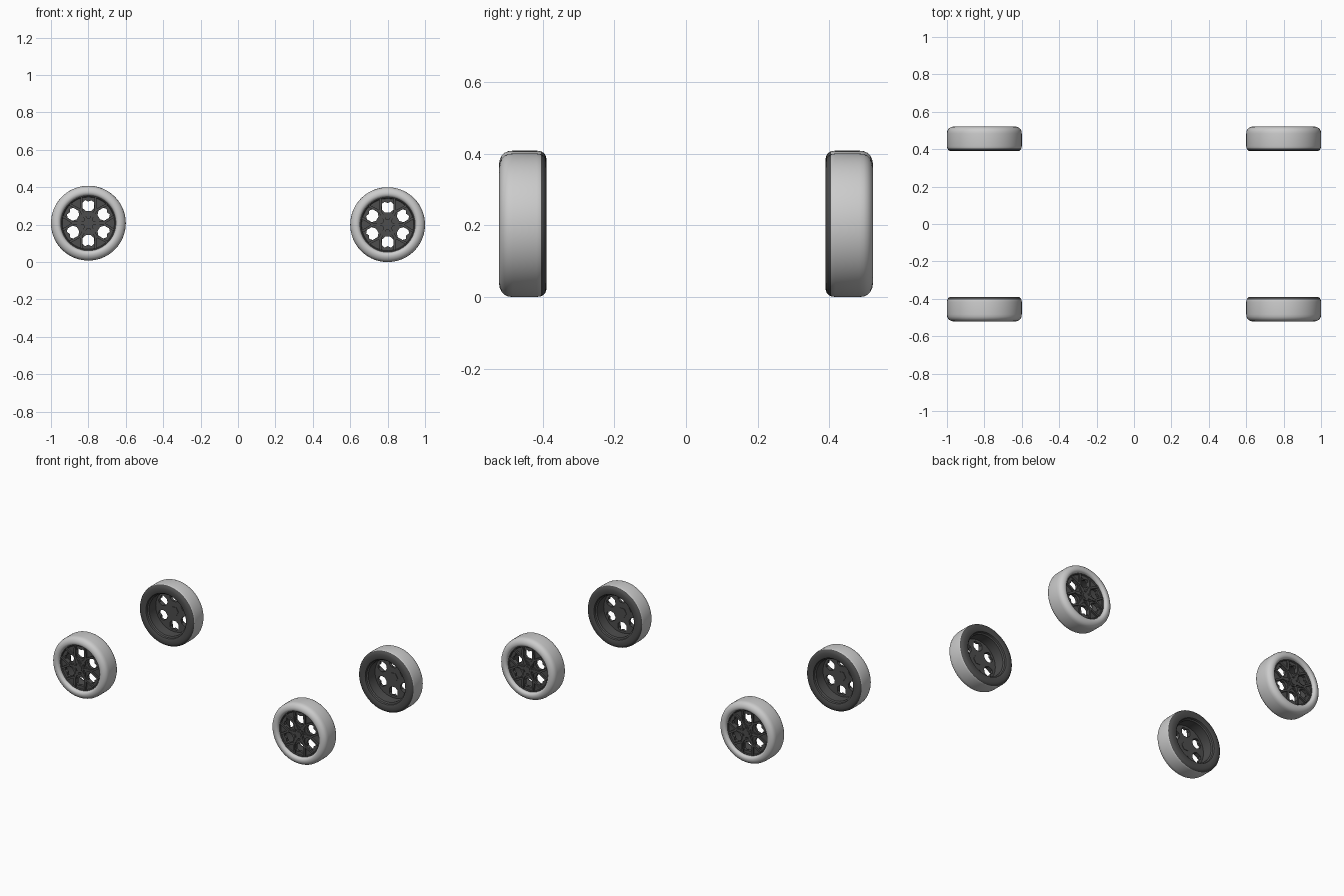
import bpy, bmesh, math
from mathutils import Matrix, Vector

if "Cube" in bpy.data.objects:
    bpy.data.objects.remove(bpy.data.objects["Cube"])

HALF = 0.066          # half of the wheel width
SEG = 72


def material(name, v):
    m = bpy.data.materials.new(name)
    m.diffuse_color = (v, v, v, 1)
    m.use_nodes = True
    m.node_tree.nodes["Principled BSDF"].inputs["Base Color"].default_value = m.diffuse_color
    return m


light = material("light grey tyre", 0.6)
dark = material("dark grey rim", 0.075)


def finish(bm, name, mats, angle=35):
    bmesh.ops.recalc_face_normals(bm, faces=bm.faces)
    me = bpy.data.meshes.new(name)
    bm.to_mesh(me)
    bm.free()
    for m in mats:
        me.materials.append(m)
    for p in me.polygons:
        p.use_smooth = True
    me.set_sharp_from_angle(angle=math.radians(angle))
    return me


def polar(r, a):
    return r * math.cos(a), r * math.sin(a)


def lathe(bm, profile, closed, dark_from=0):
    """Spin (radius, depth) points round the y axis."""
    rings = []
    for r, d in profile:
        ring = []
        for i in range(SEG):
            x, z = polar(r, 2 * math.pi * i / SEG)
            ring.append(bm.verts.new((x, d - HALF, z)))
        rings.append(ring)
    for k in range(len(rings) if closed else len(rings) - 1):
        a, b = rings[k], rings[(k + 1) % len(rings)]
        for i in range(SEG):
            j = (i + 1) % SEG
            f = bm.faces.new((a[i], a[j], b[j], b[i]))
            f.material_index = 1 if k >= dark_from else 0


def prism(bm, pts, d0, d1):
    """Extrude a flat (x, z) outline between two depths."""
    a = [bm.verts.new((x, d0 - HALF, z)) for x, z in pts]
    b = [bm.verts.new((x, d1 - HALF, z)) for x, z in pts]
    bm.faces.new(a)
    bm.faces.new(b)
    for i in range(len(pts)):
        j = (i + 1) % len(pts)
        bm.faces.new((a[i], a[j], b[j], b[i]))


def bar(bm, p, q, w, d0, d1):
    p, q = Vector(p), Vector(q)
    n = (q - p).normalized() * w / 2
    n = Vector((-n.y, n.x))
    prism(bm, [p + n, q + n, q - n, p - n], d0, d1)


# tyre: light outside and tread, dark inner side and barrel
tyre_profile = [(0.147, 0.020), (0.149, 0.010), (0.155, 0.003), (0.165, 0.0), (0.176, 0.002),
                (0.186, 0.007), (0.194, 0.015), (0.1985, 0.025), (0.2, 0.038), (0.2, 0.105),
                (0.198, 0.117), (0.194, 0.124), (0.188, 0.129), (0.178, 0.132), (0.152, 0.132),
                (0.146, 0.129), (0.143, 0.118), (0.135, 0.112), (0.135, 0.030), (0.143, 0.020)]
bm = bmesh.new()
lathe(bm, tyre_profile, True, 10)
tyre = finish(bm, "tyre", [light, dark])

# rim disc with six window holes, filled from a flat curve
cu = bpy.data.curves.new("rim_outline", 'CURVE')
cu.dimensions = '2D'
cu.fill_mode = 'BOTH'
cu.extrude = 0.009


def outline(pts):
    s = cu.splines.new('POLY')
    s.points.add(len(pts) - 1)
    for p, (x, y) in zip(s.points, pts):
        p.co = (x, y, 0, 1)
    s.use_cyclic_u = True


outline([polar(0.139, 2 * math.pi * i / SEG) for i in range(SEG)])
hole = [(0.064, -0.013), (0.080, -0.031), (0.110, -0.031), (0.123, -0.017), (0.115, 0),
        (0.123, 0.017), (0.110, 0.031), (0.080, 0.031), (0.064, 0.013)]
for k in range(6):
    rot = Matrix.Rotation(math.radians(30 + 60 * k), 2)
    outline([rot @ Vector(p) for p in hole])
helper = bpy.data.objects.new("rim_outline", cu)
bpy.context.collection.objects.link(helper)
dg = bpy.context.evaluated_depsgraph_get()
flat = bpy.data.meshes.new_from_object(helper.evaluated_get(dg))
bpy.data.objects.remove(helper)
bm = bmesh.new()
bm.from_mesh(flat)
bmesh.ops.remove_doubles(bm, verts=bm.verts, dist=1e-5)
bm.transform(Matrix.Translation((0, 0.034 - HALF, 0)) @ Matrix.Rotation(math.pi / 2, 4, 'X'))
for f in bm.faces:
    f.material_index = 0
rim = finish(bm, "rim_disc", [dark])

# raised Y-shaped spokes, with small bars joining them into a star
bm = bmesh.new()
for k in range(6):
    a = math.radians(60 * k)
    t = math.radians(15)
    fork = polar(0.085, a)
    bar(bm, polar(0.02, a), fork, 0.016, 0.016, 0.030)
    for s in (-1, 1):
        bar(bm, polar(0.078, a), polar(0.141, a + s * t), 0.013, 0.014, 0.030)
        bar(bm, polar(0.068, a), polar(0.036, a + s * math.radians(30)), 0.009, 0.018, 0.030)
spokes = finish(bm, "spokes", [dark])

# hub: hexagon boss with a round cap
bm = bmesh.new()
prism(bm, [polar(0.032, math.radians(60 * i)) for i in range(6)], 0.014, 0.046)
prism(bm, [polar(0.018, math.radians(15 * i)) for i in range(24)], 0.010, 0.016)
hub = finish(bm, "hub", [dark])

# four wheels, outer faces pointing away from the middle
for side, x, z in (("left", -0.8, 0.208), ("right", 0.8, 0.2)):
    for end, sy in (("front", -1), ("back", 1)):
        for me in (tyre, rim, spokes, hub):
            ob = bpy.data.objects.new(f"{end}_{side}_{me.name}", me)
            ob.location = (x, sy * 0.455, z)
            ob.rotation_euler.z = 0 if sy < 0 else math.pi
            bpy.context.collection.objects.link(ob)
